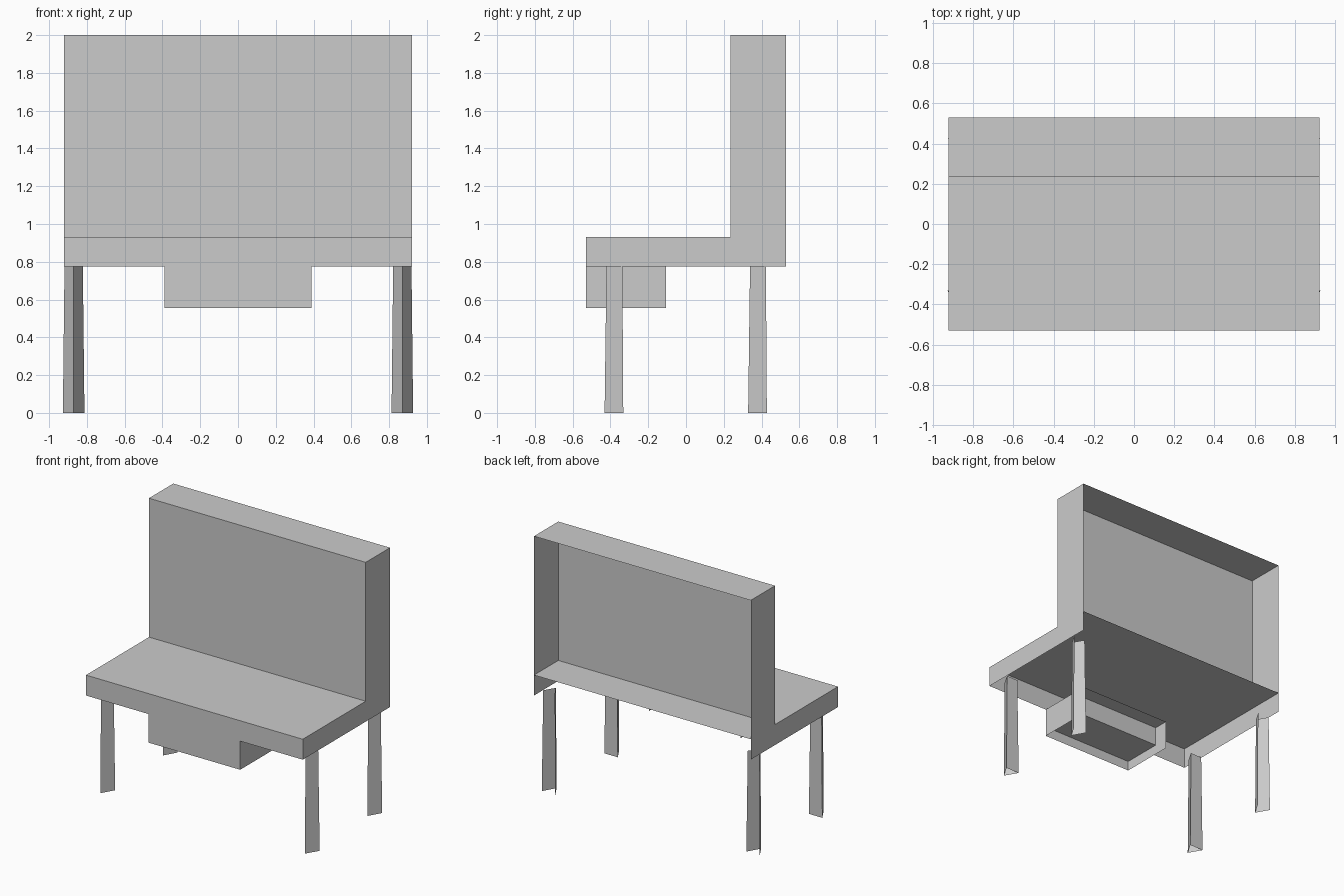
import bpy, bmesh, math

if "Cube" in bpy.data.objects:
    bpy.data.objects.remove(bpy.data.objects["Cube"])


def new_object(name, bm):
    mesh = bpy.data.meshes.new(name)
    bmesh.ops.remove_doubles(bm, verts=bm.verts, dist=0.0005)
    bm.to_mesh(mesh)
    bm.free()
    obj = bpy.data.objects.new(name, mesh)
    bpy.context.collection.objects.link(obj)
    return obj


def face(bm, pts):
    bm.faces.new([bm.verts.new(p) for p in pts])


def shell(name, half, strips, side):
    """Thin-walled shell: (y, z) polylines swept across x, plus two side walls."""
    bm = bmesh.new()
    for strip in strips:
        for (y0, z0), (y1, z1) in zip(strip, strip[1:]):
            face(bm, [(-half, y0, z0), (half, y0, z0), (half, y1, z1), (-half, y1, z1)])
    face(bm, [(half, y, z) for y, z in side])
    face(bm, [(-half, y, z) for y, z in reversed(side)])
    return new_object(name, bm)


# Seat and tall back, open underneath and behind
shell("seat_and_back", 0.922,
      [[(-0.53, 0.775), (-0.53, 0.932), (0.235, 0.932), (0.235, 2.0), (0.53, 2.0)],
       [(0.235, 0.932), (0.53, 0.932)]],
      [(-0.53, 0.775), (0.53, 0.775), (0.53, 2.0), (0.235, 2.0),
       (0.235, 0.932), (-0.53, 0.932)])

# Box hung under the seat, with recessed underside and rear
shell("under_seat_box", 0.39,
      [[(-0.53, 0.555), (-0.53, 0.775), (-0.105, 0.775)],
       [(-0.53, 0.63), (-0.22, 0.63), (-0.22, 0.775)]],
      [(-0.53, 0.555), (-0.105, 0.555), (-0.105, 0.775), (-0.53, 0.775)])


# Tapered three-sided legs; the rear pair is open at the back
def leg(name, x, y, closed):
    bm = bmesh.new()
    rings = []
    for z, r in ((0.0, 0.066), (0.775, 0.056)):
        rings.append([(x + r * math.cos(a), y + r * math.sin(a), z)
                      for a in (math.radians(d) for d in (150, 270, 30))])
    low, top = rings
    for i in range(3 if closed else 2):
        j = (i + 1) % 3
        face(bm, [low[i], low[j], top[j], top[i]])
    return new_object(name, bm)


for side, x in (("left", -0.87), ("right", 0.87)):
    leg("front_leg_" + side, x, -0.365, True)
    leg("rear_leg_" + side, x, 0.395, False)
